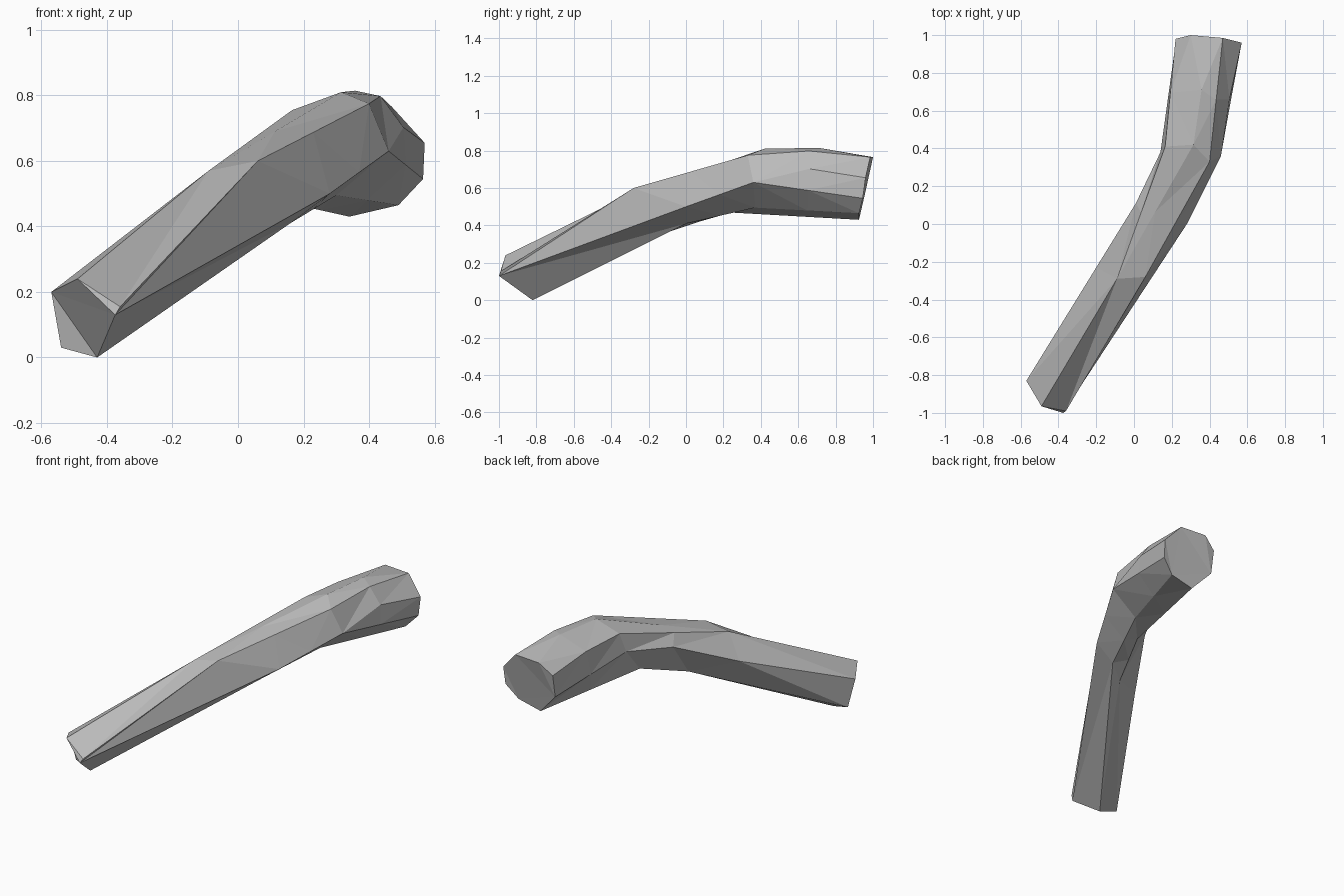
import bpy
import bmesh
from mathutils import Vector

default_cube = bpy.data.objects.get("Cube")
if default_cube:
    bpy.data.objects.remove(default_cube, do_unlink=True)


def make_material(name, colour):
    material = bpy.data.materials.new(name)
    material.use_nodes = True
    material.diffuse_color = colour
    material.node_tree.nodes["Principled BSDF"].inputs["Base Color"].default_value = colour
    return material


def section(**corners):
    """Cross-section of the tube; each corner has a name for its side."""
    return {side: Vector(point) for side, point in corners.items()}


def halfway(first, second, shifts):
    """Section midway between two others, with some corners pushed out."""
    return {side: first[side].lerp(second[side], 0.5) + Vector(shifts.get(side, (0, 0, 0)))
            for side in SIDES}


# Sides in order around the tube
SIDES = ("crown", "top", "upper_right", "right",
         "under_right", "under_left", "left", "top_left")

# Lower front end, sides sharing a corner are welded later
front_end = section(
    top_left=(-.49, -.965, .24), top=(-.36, -.99, .155), right=(-.375, -1, .13),
    under_right=(-.43, -.82, 0), under_left=(-.54, -.80, .03), left=(-.57, -.83, .20))
front_end["crown"] = front_end["top_left"]
front_end["upper_right"] = front_end["right"]

# Shaft section where the long run starts to turn
shaft = section(
    top_left=(-.09, -.29, .57), top=(.06, -.28, .60), right=(.28, 0, .50),
    under_right=(.16, 0, .41), under_left=(.04, -.08, .37), left=(-.20, -.23, .44))
shaft["crown"] = shaft["top_left"]
shaft["upper_right"] = shaft["right"]

# Elbow section
elbow = section(
    crown=(.315, .42, .81), top=(.40, .33, .775), right=(.46, .36, .63),
    under_right=(.30, .37, .495), under_left=(.16, .22, .47),
    left=(.14, .38, .64), top_left=(.165, .41, .755))
elbow["upper_right"] = elbow["right"]

# Rear end
rear_end = section(
    crown=(.30, 1, .765), top=(.47, .985, .765), upper_right=(.57, .96, .655),
    right=(.565, .945, .545), under_right=(.49, .925, .465),
    under_left=(.34, .925, .43), left=(.22, .955, .56), top_left=(.22, .98, .70))

# In-between sections, bulged slightly
inner_bend = halfway(shaft, elbow, {"left": (.04, .035, .06)})
outer_bend = halfway(elbow, rear_end, {
    "crown": (.05, 0, .027), "top": (0, 0, .028), "upper_right": (-.01, 0, .06),
    "top_left": (0, 0, .02)})

# Loft the sections into one closed tube
bm = bmesh.new()
rings = [[bm.verts.new(ring[side]) for side in SIDES]
         for ring in (front_end, shaft, inner_bend, elbow, outer_bend, rear_end)]
for lower, upper in zip(rings, rings[1:]):
    for i in range(len(SIDES)):
        j = (i + 1) % len(SIDES)
        bm.faces.new((lower[i], lower[j], upper[j], upper[i]))
bm.faces.new(rings[0])
bm.faces.new(rings[-1])
bmesh.ops.remove_doubles(bm, verts=bm.verts[:], dist=0.001)
bmesh.ops.triangulate(bm, faces=bm.faces[:], quad_method='SHORT_EDGE')
bmesh.ops.recalc_face_normals(bm, faces=bm.faces[:])

mesh = bpy.data.meshes.new("bent_tube")
bm.to_mesh(mesh)
bm.free()
mesh.materials.append(make_material("plain grey", (0.5, 0.5, 0.5, 1)))
bent_tube = bpy.data.objects.new("bent_tube", mesh)
bpy.context.collection.objects.link(bent_tube)
